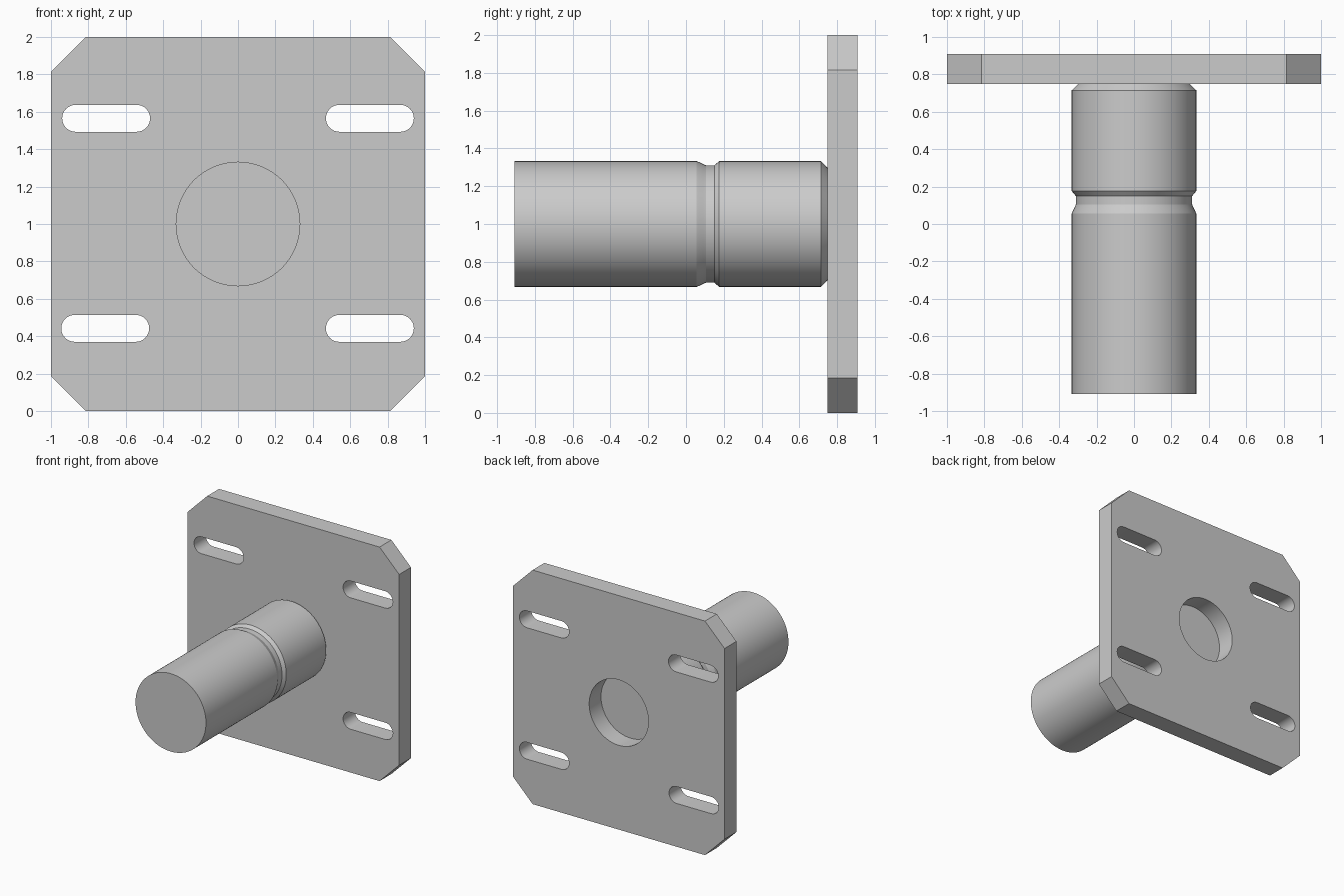
import bpy, bmesh
from math import pi, sin, cos, radians
from mathutils import Matrix

cube = bpy.data.objects.get("Cube")
if cube:
    bpy.data.objects.remove(cube)

# Plain steel grey for everything
steel = bpy.data.materials.new("steel_grey")
steel.use_nodes = True
grey = (0.6, 0.6, 0.6, 1)
steel.diffuse_color = grey
steel.node_tree.nodes["Principled BSDF"].inputs["Base Color"].default_value = grey


def add_object(name, mesh):
    obj = bpy.data.objects.new(name, mesh)
    bpy.context.collection.objects.link(obj)
    mesh.materials.clear()
    mesh.materials.append(steel)
    bpy.ops.object.select_all(action="DESELECT")
    obj.select_set(True)
    bpy.context.view_layer.objects.active = obj
    bpy.ops.object.shade_smooth_by_angle(angle=radians(20))
    return obj


def arc(cx, cz, r, start, end, steps):
    angles = [start + (end - start) * i / steps for i in range(steps + 1)]
    return [(cx + r * cos(a), cz + r * sin(a)) for a in angles]


def slot(cx, cz, half, r):
    return (arc(cx + half - r, cz, r, -pi / 2, pi / 2, 16)
            + arc(cx - half + r, cz, r, pi / 2, 3 * pi / 2, 16))


# Mounting plate: clipped square with four slots and a round bore
c = 0.815
outline = [(-c, 0), (c, 0), (1, 1 - c), (1, 1 + c),
           (c, 2), (-c, 2), (-1, 1 + c), (-1, 1 - c)]
loops = [outline, arc(0, 1, 0.28, 0, 2 * pi, 64)[:-1]]
for cx, cz in ((0.705, 1.565), (-0.705, 1.565), (0.705, 0.442), (-0.71, 0.442)):
    loops.append(slot(cx, cz, 0.235, 0.072))

curve = bpy.data.curves.new("plate_outline", "CURVE")
curve.dimensions = "2D"
curve.fill_mode = "BOTH"
curve.extrude = 0.08
for loop in loops:
    spline = curve.splines.new("POLY")
    spline.points.add(len(loop) - 1)
    for point, (x, z) in zip(spline.points, loop):
        point.co = (x, z, 0, 1)
    spline.use_cyclic_u = True
helper = bpy.data.objects.new("plate_outline", curve)
bpy.context.collection.objects.link(helper)
bpy.context.view_layer.update()
plate_mesh = bpy.data.meshes.new_from_object(
    helper.evaluated_get(bpy.context.evaluated_depsgraph_get()))
bpy.data.objects.remove(helper)
plate_mesh.transform(Matrix.Translation((0, 0.828, 0)) @ Matrix.Rotation(pi / 2, 4, "X"))

bm = bmesh.new()
bm.from_mesh(plate_mesh)
bmesh.ops.remove_doubles(bm, verts=bm.verts, dist=0.0001)
bmesh.ops.dissolve_limit(bm, angle_limit=radians(1), verts=bm.verts, edges=bm.edges)
bmesh.ops.recalc_face_normals(bm, faces=bm.faces)
bm.to_mesh(plate_mesh)
bm.free()
add_object("mounting_plate", plate_mesh)

# Shaft: lathed along y, with a necked groove and a chamfered weld end
profile = [(0, -0.908), (0.333, -0.908), (0.333, 0.055), (0.328, 0.068),
           (0.316, 0.092), (0.311, 0.105), (0.311, 0.15), (0.333, 0.176),
           (0.333, 0.715), (0.298, 0.748), (0, 0.748)]
bm = bmesh.new()
verts = [bm.verts.new((r, y, 1)) for r, y in profile]
edges = [bm.edges.new(pair) for pair in zip(verts, verts[1:])]
bmesh.ops.spin(bm, geom=verts + edges, cent=(0, 0, 1), axis=(0, 1, 0),
               angle=2 * pi, steps=96)
bmesh.ops.remove_doubles(bm, verts=bm.verts, dist=0.0001)
# Merge each fan of triangles at the ends into one flat disc
tips = [v for v in bm.verts if abs(v.co.x) + abs(v.co.z - 1) < 0.001]
bmesh.ops.dissolve_verts(bm, verts=tips)
bmesh.ops.recalc_face_normals(bm, faces=bm.faces)
shaft_mesh = bpy.data.meshes.new("shaft")
bm.to_mesh(shaft_mesh)
bm.free()
add_object("shaft", shaft_mesh)
